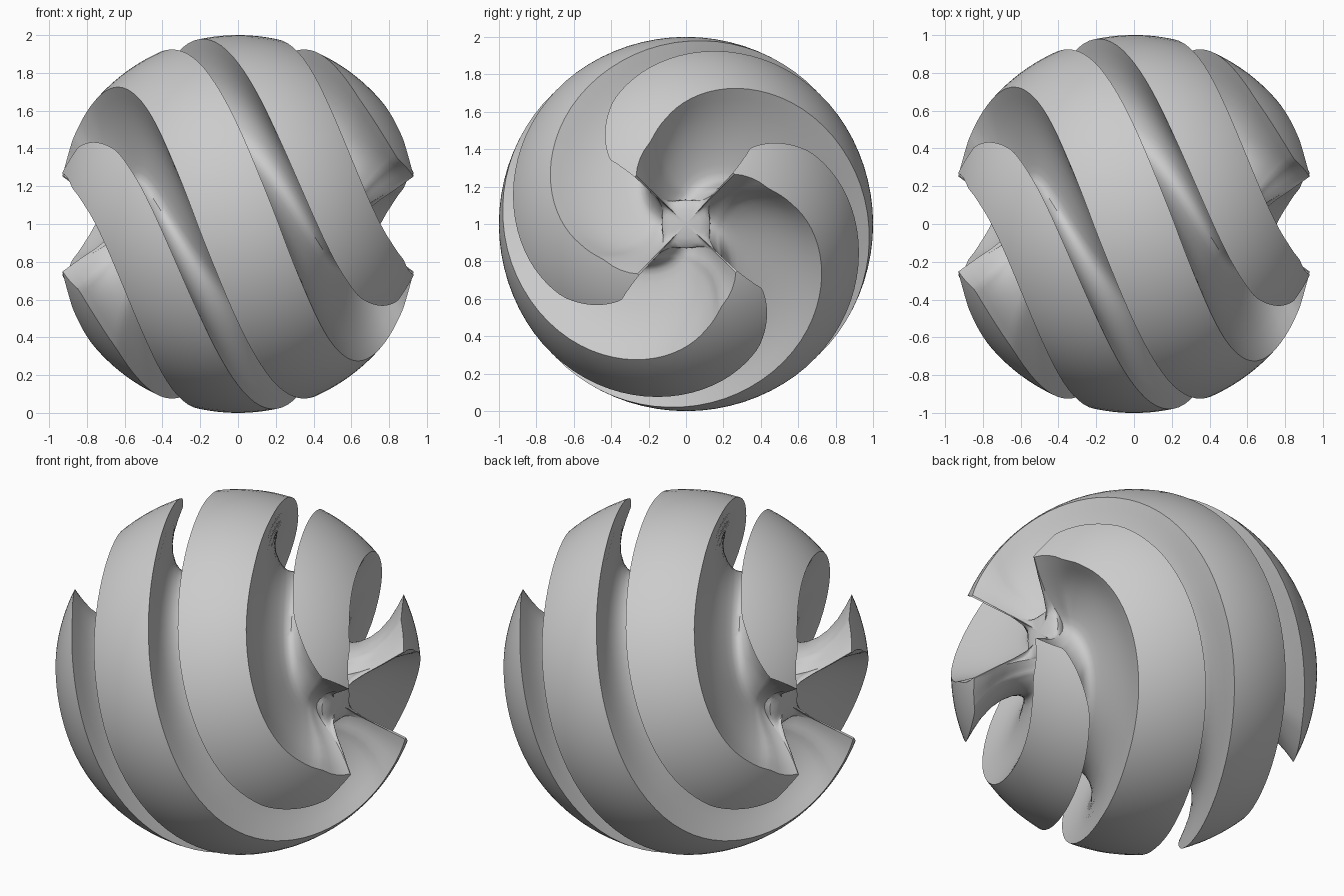
import bpy, bmesh, math

if "Cube" in bpy.data.objects:
    bpy.data.objects.remove(bpy.data.objects["Cube"])

ARMS, ROWS, RIDGE = 4, 80, 14
A0 = math.radians(21.8)          # polar angle where the ridges end
TWIST = 150.0                    # degrees of twist per unit of x
CORE = 0.62                      # radius of the groove floor
LEAN = 0.5                       # how far the groove walls lean from radial towards the axis

# half width of a ridge (degrees) on its leading side, along x
HALF = [(-0.93, 3), (-0.875, 19), (-0.82, 22), (-0.66, 25), (-0.49, 28), (-0.36, 31),
        (-0.2, 32.5), (0, 31.5), (0.2, 30), (0.36, 28), (0.5, 26.5), (0.643, 24), (0.775, 17),
        (0.845, 13), (0.93, -2)]
# one side of the groove: (fraction across the groove, undercut amount, radius)
WALL = [(0.0, 0.4, 0.94), (0.0, 0.8, 0.88), (0.0, 1.0, 0.81), (0.02, 0.95, 0.75),
        (0.08, 0.6, 0.69), (0.2, 0.25, 0.65), (0.35, 0.1, 0.627)]
GROOVE = WALL + [(0.5, 0.0, CORE)] + [(1 - s, -u, r) for s, u, r in reversed(WALL)]


def half(x):
    x = max(-0.93, min(0.93, x))
    for (a, u), (b, v) in zip(HALF, HALF[1:]):
        if x <= b:
            return u + (v - u) * (x - a) / (b - a)


def make_ring(bm, alpha, profile_alpha, keep):
    """Ring of points at polar angle alpha; keep < 1 sinks it towards the core."""
    x = math.cos(profile_alpha)
    lead, trail = half(x), half(-x)
    gap = 360 / ARMS - lead - trail
    under = min(4 / math.sin(profile_alpha), 0.2 * max(0, lead + trail))
    pts = []
    for k in range(ARMS):
        c = -90 + TWIST * x + k * 360 / ARMS
        pts += [(1, c - trail + (lead + trail) * j / RIDGE) for j in range(RIDGE + 1)]
        pts += [(r, c + lead + gap * s - under * u) for s, u, r in GROOVE]
    ring = []
    for r, psi in pts:
        r = CORE + 0.06 * (1 - keep) + (r - CORE) * keep
        lean = 1 - LEAN * (1 - r) / (1 - CORE)
        a = math.atan2(math.sin(alpha) * lean, math.cos(alpha))
        p, s = math.radians(psi), r * math.sin(a)
        ring.append(bm.verts.new((r * math.cos(a), s * math.cos(p), 1 + s * math.sin(p))))
    return ring


bm = bmesh.new()
# concave hollows at the two poles, ridges and grooves between them
HOLLOW = [(0.5, 0.0), (0.75, 0.1), (0.9, 0.3), (0.97, 0.6)]
rings = [make_ring(bm, A0 * f, A0, k) for f, k in HOLLOW]
rings += [make_ring(bm, a, a, 1) for a in (A0 + (math.pi - 2 * A0) * i / ROWS for i in range(ROWS + 1))]
rings += [make_ring(bm, math.pi - A0 * f, math.pi - A0, k) for f, k in reversed(HOLLOW)]

n = len(rings[0])
for a, b in zip(rings, rings[1:]):
    for j in range(n):
        bm.faces.new((a[j], b[j], b[(j + 1) % n], a[(j + 1) % n]))
for ring, x in ((rings[0], CORE + 0.06), (rings[-1], -CORE - 0.06)):
    pole = bm.verts.new((x, 0, 1))
    for j in range(n):
        bm.faces.new((ring[j], ring[(j + 1) % n], pole))

bmesh.ops.remove_doubles(bm, verts=bm.verts, dist=0.0005)
bmesh.ops.recalc_face_normals(bm, faces=bm.faces)
me = bpy.data.meshes.new("spiral_ball")
bm.to_mesh(me)
bm.free()
ob = bpy.data.objects.new("spiral_ball", me)
bpy.context.collection.objects.link(ob)
bpy.context.view_layer.objects.active = ob
ob.select_set(True)
bpy.ops.object.shade_smooth_by_angle(angle=math.radians(40))
